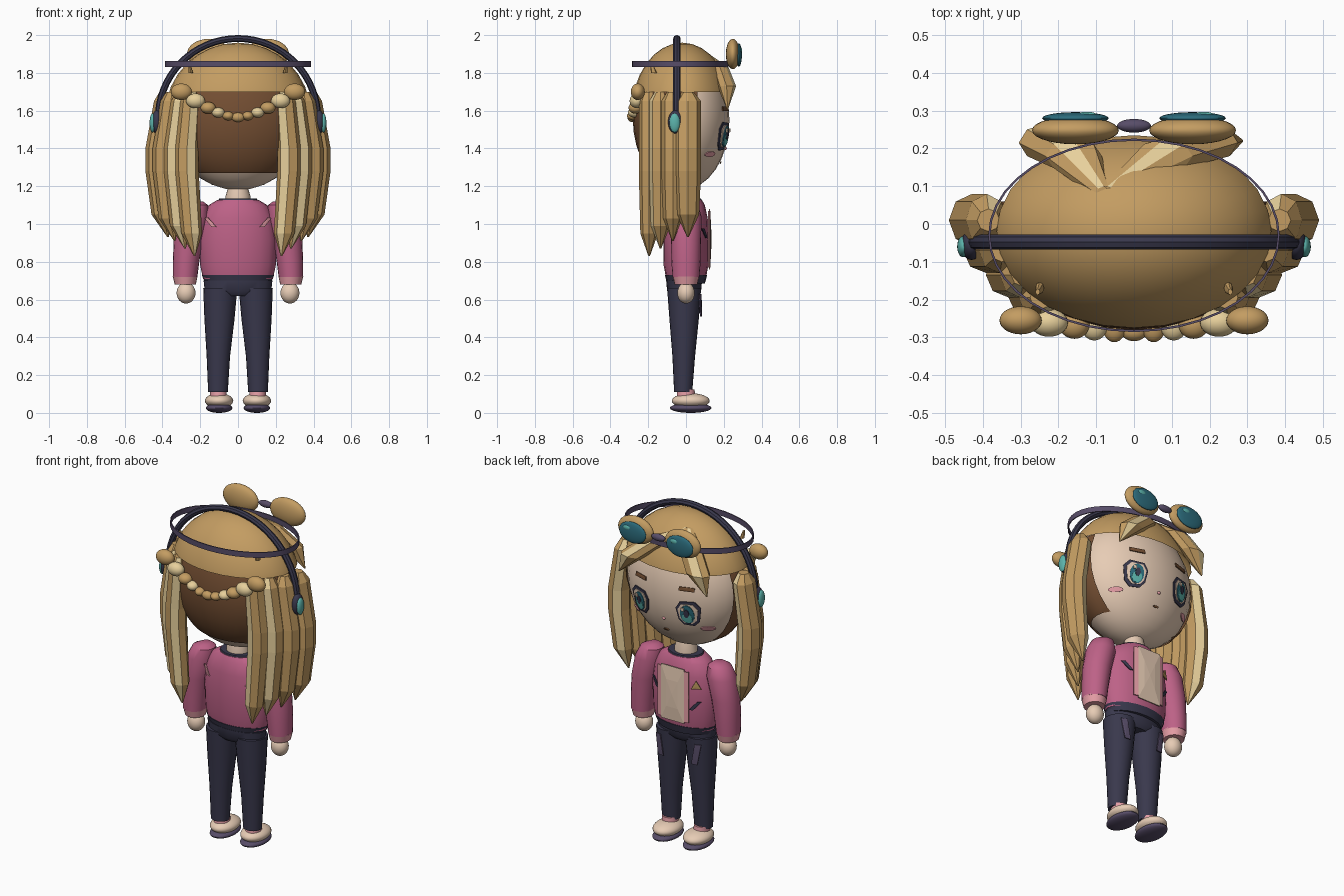
import bpy, bmesh, math
from mathutils import Vector

if "Cube" in bpy.data.objects:
    bpy.data.objects.remove(bpy.data.objects["Cube"])


def colour(name, r, g, b):
    lin = [(c / 255) ** 2.2 for c in (r, g, b)] + [1]
    m = bpy.data.materials.new(name)
    m.use_nodes = True
    m.diffuse_color = lin
    node = m.node_tree.nodes["Principled BSDF"]
    node.inputs["Base Color"].default_value = lin
    node.inputs["Roughness"].default_value = 0.8
    return m


GOLD = colour("gold hair", 194, 155, 98)
PALE = colour("pale gold", 232, 208, 155)
BROWN = colour("dark brown", 116, 80, 54)
SKIN = colour("skin", 236, 208, 184)
PINK = colour("jacket pink", 188, 98, 134)
ROSE = colour("light pink", 228, 156, 164)
NAVY = colour("navy", 60, 59, 78)
PURPLE = colour("grey purple", 88, 78, 104)
TEAL = colour("light teal", 92, 178, 170)
LENS = colour("dark teal", 48, 108, 124)


def finish(name, bm, mats, smooth=True):
    bmesh.ops.recalc_face_normals(bm, faces=bm.faces)
    me = bpy.data.meshes.new(name)
    bm.to_mesh(me)
    bm.free()
    ob = bpy.data.objects.new(name, me)
    bpy.context.collection.objects.link(ob)
    for m in mats:
        me.materials.append(m)
    if smooth:
        bpy.ops.object.select_all(action='DESELECT')
        ob.select_set(True)
        bpy.context.view_layer.objects.active = ob
        bpy.ops.object.shade_smooth_by_angle(angle=math.radians(40))
    return ob


def skin_rings(name, rings, mats, closed=False, stripe=None, smooth=True):
    """Join rings of points; one lengthwise strip may take the second colour."""
    bm = bmesh.new()
    vs = [[bm.verts.new(p) for p in r] for r in rings]
    n = len(rings[0])
    for k in range(len(vs) if closed else len(vs) - 1):
        a, b = vs[k], vs[(k + 1) % len(vs)]
        for i in range(n):
            j = (i + 1) % n
            f = bm.faces.new((a[i], a[j], b[j], b[i]))
            f.material_index = 1 if i == stripe else 0
    if not closed:
        bm.faces.new(vs[0])
        bm.faces.new(vs[-1])
    return finish(name, bm, mats, smooth)


def loft(name, rings, mats, n=20, s=1, **kw):
    """Stack of level ellipses (x, y, z, rx, ry), mirrored when s is -1."""
    turn = [2 * math.pi * i / n for i in range(n)]
    return skin_rings(name, [[(s * (x + rx * math.cos(a)), y + ry * math.sin(a), z) for a in turn]
                             for x, y, z, rx, ry in rings], mats, **kw)


def ball(name, loc, rad, mat, keep=None):
    bm = bmesh.new()
    bmesh.ops.create_uvsphere(bm, u_segments=28, v_segments=16, radius=1)
    for v in bm.verts:
        v.co = Vector(loc) + Vector(c * r for c, r in zip(v.co, rad))
    for co, no in keep or []:
        bmesh.ops.bisect_plane(bm, geom=bm.verts[:] + bm.edges[:] + bm.faces[:],
                               plane_co=co, plane_no=no, clear_outer=True)
    return finish(name, bm, [mat])


def plate(name, pts, surf, mat, off=0.005):
    """Thin plate whose (x, z) outline is draped over a surface y = surf(x, z)."""
    bm = bmesh.new()
    mid = [sum(p[i] for p in pts) / len(pts) for i in (0, 1)]
    rows = []
    for t in (0.5, 1):
        ring = [[m + (c - m) * t for m, c in zip(mid, p)] for p in pts]
        rows.append([bm.verts.new((x, surf(x, z, off), z)) for x, z in ring])
    hub = bm.verts.new((mid[0], surf(*mid, off), mid[1]))
    for i in range(len(pts)):
        j = (i + 1) % len(pts)
        bm.faces.new((hub, rows[0][i], rows[0][j]))
        bm.faces.new((rows[0][i], rows[1][i], rows[1][j], rows[0][j]))
    ob = finish(name, bm, [mat], False)
    mod = ob.modifiers.new("thickness", 'SOLIDIFY')
    mod.thickness = 0.006
    mod.offset = 0
    return ob


def oval(cx, cz, rx, rz, n=16):
    return [(cx + rx * math.cos(2 * math.pi * i / n), cz + rz * math.sin(2 * math.pi * i / n)) for i in range(n)]


def box(cx, cz, w, h, slant=0):
    return [(cx - w - slant, cz - h), (cx + w - slant, cz - h), (cx + w + slant, cz + h), (cx - w + slant, cz + h)]


def face(x, z, off):
    return -0.02 + off + 0.25 * math.sqrt(max(0, 1 - (x / 0.36) ** 2 - ((z - 1.55) / 0.37) ** 2))


def chest(x, z, off):
    return off + 0.12 * math.sqrt(max(0, 1 - (x / 0.205) ** 2))


def back(x, z, off):
    return -chest(x, z, off)


def thigh(x, z, off):
    return -0.01 + off + 0.085 * math.sqrt(max(0, 1 - ((abs(x) - 0.1) / 0.09) ** 2))


# Head, hair cap and the darker hair behind
ball("head", (0, -0.02, 1.55), (0.36, 0.25, 0.37), SKIN)
ball("hair_cap", (0, -0.02, 1.58), (0.385, 0.27, 0.38), GOLD, [((0, 0, 1.7), (0, 0, -1))])
ball("back_hair", (0, -0.02, 1.56), (0.375, 0.262, 0.385), BROWN,
     [((0, 0, 1.27), (0, 0, -1)), ((0, 0, 1.71), (0, 0, 1)), ((0, 0.06, 0), (0, 1, 0))])

# Headphone arch and floating goggle strap
arch = []
for k in range(33):
    a = math.radians(-2 + 184 * k / 32)
    out = Vector((math.cos(a), 0, math.sin(a)))
    arch.append([Vector((0, -0.048, 1.56)) + out * (0.422 + 0.018 * math.cos(b)) + Vector((0, 0.02 * math.sin(b), 0))
                 for b in [2 * math.pi * i / 8 for i in range(8)]])
skin_rings("headphone_arch", arch, [NAVY])
strap = []
for k in range(40):
    a = 2 * math.pi * k / 40
    strap.append([((0.38 + d) * math.cos(a), -0.03 + (0.25 + d) * math.sin(a), 1.848 + h)
                  for d, h in ((0, -0.016), (0.006, -0.016), (0.006, 0.016), (0, 0.016))])
skin_rings("goggle_strap", strap, [PURPLE], closed=True)
ball("goggle_bridge", (0, 0.26, 1.9), (0.045, 0.018, 0.02), PURPLE)

# Parted fringe, from a shared crown point
for name, xs in (("fringe_left", (-0.07, 0.08, 0.2, 0.285)), ("fringe_right", (-0.08, -0.16, -0.23, -0.29))):
    loft(name, [(xs[0], 0.08, 1.915, 0.02, 0.02), (xs[1], 0.18, 1.83, 0.075, 0.045),
                (xs[2], 0.215, 1.73, 0.075, 0.05), (xs[3], 0.22, 1.61, 0.004, 0.004)],
         [GOLD, PALE], n=8, stripe=2 if "right" in name else 1, smooth=False)

# String of beads across the back of the hair
BEADS = ((0.3, 1.7, 0.056), (0.225, 1.652, 0.05), (0.158, 1.615, 0.04), (0.105, 1.59, 0.034), (0.052, 1.572, 0.03))
ball("bead_middle", (0, -0.285, 1.565), (0.034, 0.025, 0.025), GOLD)

# Neck, collar, jacket and hips
loft("neck", [(0, 0, 1.08, 0.065, 0.06), (0, 0, 1.15, 0.065, 0.06), (0, 0, 1.2, 0.05, 0.05)], [SKIN])
loft("collar", [(0, 0, 1.1, 0.115, 0.09), (0, 0, 1.135, 0.1, 0.08)], [NAVY])
loft("jacket", [(0, 0, 0.71, 0.185, 0.105), (0, 0, 0.78, 0.2, 0.118), (0, 0, 0.92, 0.205, 0.12),
                (0, 0, 1.03, 0.19, 0.115), (0, 0, 1.1, 0.155, 0.1), (0, 0, 1.127, 0.11, 0.085)], [PINK])
loft("jacket_hem", [(0, 0, 0.685, 0.172, 0.1), (0, 0, 0.73, 0.192, 0.112)], [NAVY])
loft("hips", [(0, -0.01, 0.62, 0.1, 0.07), (0, -0.01, 0.645, 0.176, 0.09), (0, -0.01, 0.7, 0.182, 0.095)], [NAVY])
plate("shirt_front", box(0, 0.92, 0.075, 0.16), chest, SKIN, 0.012)
plate("chest_triangle", [(-0.16, 0.97), (-0.11, 0.97), (-0.135, 1.02)], chest, GOLD, 0.008)
plate("chest_slash_right", box(-0.13, 0.87, 0.01, 0.025, -0.02), chest, NAVY, 0.008)
plate("chest_slash_left", box(0.13, 0.95, 0.01, 0.025, 0.02), chest, NAVY, 0.008)
plate("mouth", oval(0, 1.325, 0.018, 0.006, 8), face, BROWN)
ball("nose", (0, face(0, 1.4, 0), 1.4), (0.01, 0.008, 0.008), ROSE)

for s, side in ((1, "left"), (-1, "right")):
    # Long side locks with pointed ends
    locks = ((0.385, 0.01, 0.043, 0.93, 0.07, 2), (0.35, -0.07, 0.04, 0.91, 0.06, None),
             (0.295, -0.135, 0.035, 0.87, 0.06, 6), (0.245, -0.195, 0.025, 0.83, 0.055, 5))
    for k, (x, y, swell, tip, w, strip) in enumerate(locks):
        loft(f"{side}_lock_{k + 1}", [
            (x, y, 1.7, 0.03, 0.03), (x + 0.005, y, 1.65, 0.055, w), (x + swell, y, 1.4, 0.062, w),
            (x + swell, y, 1.28, 0.062, w), (x + swell - 0.025, y, tip + 0.12, 0.055, w * 0.85),
            (x - 0.015, y, tip, 0.004, 0.004)], [GOLD, PALE], n=8, s=s, stripe=strip, smooth=False)
    for k, (x, z, r) in enumerate(BEADS):
        ball(f"{side}_bead_{k + 1}", (s * x, -0.255 - 0.025 * (1 - x / 0.3), z),
             (r, 0.037, r * 0.78), PALE if k % 2 else GOLD)
    loft(f"{side}_hair_pin", [(0.25, -0.17, 1.8, 0.012, 0.016), (0.255, -0.18, 1.84, 0.006, 0.008)], [GOLD], n=8, s=s)

    # Ear cups and goggles
    ball(f"{side}_ear_cup", (s * 0.43, -0.055, 1.54), (0.028, 0.04, 0.062), NAVY)
    ball(f"{side}_ear_light", (s * 0.452, -0.06, 1.535), (0.016, 0.028, 0.05), TEAL)
    ball(f"{side}_goggle_frame", (s * 0.155, 0.248, 1.9), (0.115, 0.037, 0.08), GOLD)
    ball(f"{side}_goggle_lens", (s * 0.155, 0.28, 1.895), (0.088, 0.016, 0.062), LENS)
    ball(f"{side}_lens_glint", (s * 0.155 + 0.03, 0.29, 1.92), (0.025, 0.007, 0.014), TEAL)

    # Face: layered eyes, brows and blush
    ex, ez = s * 0.155, 1.465
    rim = [(-0.065, 0.03), (-0.04, 0.07), (0.04, 0.075), (0.07, 0.04), (0.055, -0.045), (0.025, -0.075),
           (-0.03, -0.072), (-0.055, -0.04)]
    for part, scale, mat, off in (("rim", 1, NAVY, 0.006), ("white", 0.8, SKIN, 0.01)):
        plate(f"{side}_eye_{part}", [(ex + s * x * scale, ez + z * scale) for x, z in rim], face, mat, off)
    plate(f"{side}_iris", oval(ex, ez - 0.002, 0.038, 0.056), face, LENS, 0.014)
    plate(f"{side}_iris_glow", oval(ex, ez - 0.022, 0.027, 0.03), face, TEAL, 0.017)
    plate(f"{side}_pupil", oval(ex, ez + 0.005, 0.014, 0.024, 10), face, NAVY, 0.02)
    plate(f"{side}_eye_glint", box(ex + 0.018, ez + 0.03, 0.008, 0.01), face, SKIN, 0.022)
    plate(f"{side}_brow", box(s * 0.15, 1.61, 0.042, 0.011), face, BROWN, 0.006)
    plate(f"{side}_blush", oval(s * 0.235, 1.37, 0.032, 0.014), face, ROSE, 0.005)

    # Sleeve, cuff and hand
    loft(f"{side}_sleeve", [(0.215, 0, 1.12, 0.03, 0.035), (0.222, 0, 1.1, 0.063, 0.065),
                            (0.235, 0, 1.04, 0.082, 0.082), (0.262, 0, 0.92, 0.078, 0.08),
                            (0.275, 0, 0.8, 0.07, 0.077), (0.28, 0, 0.72, 0.065, 0.072)], [PINK], s=s)
    loft(f"{side}_cuff", [(0.28, 0, 0.725, 0.066, 0.071), (0.279, 0, 0.68, 0.056, 0.06)], [ROSE], s=s)
    ball(f"{side}_hand", (s * 0.275, 0, 0.635), (0.05, 0.046, 0.056), SKIN)

    # Jacket lapels, back stripes and thigh patches
    plate(f"{side}_lapel", box(s * 0.088, 0.92, 0.013, 0.15), chest, ROSE, 0.014)
    plate(f"{side}_back_stripe", [(s * 0.115, 0.985), (s * 0.14, 0.985), (s * 0.175, 1.03), (s * 0.16, 1.035)],
          back, ROSE, 0.004)
    plate(f"{side}_thigh_patch", box(s * 0.12, 0.57, 0.018, 0.06, s * 0.01), thigh, PURPLE, 0.006)

    # Trouser leg, ankle and shoe
    loft(f"{side}_leg", [(0.106, -0.015, 0.11, 0.052, 0.048), (0.104, -0.012, 0.3, 0.062, 0.06),
                         (0.098, -0.01, 0.5, 0.08, 0.078), (0.094, -0.01, 0.66, 0.09, 0.09)], [NAVY], s=s)
    loft(f"{side}_ankle", [(0.103, 0, 0.08, 0.045, 0.05), (0.105, 0, 0.125, 0.042, 0.045)], [ROSE], s=s)
    ball(f"{side}_shoe", (s * 0.1, 0.025, 0.064), (0.075, 0.1, 0.04), SKIN)
    ball(f"{side}_sole", (s * 0.1, 0.025, 0.026), (0.07, 0.11, 0.026), PURPLE)
